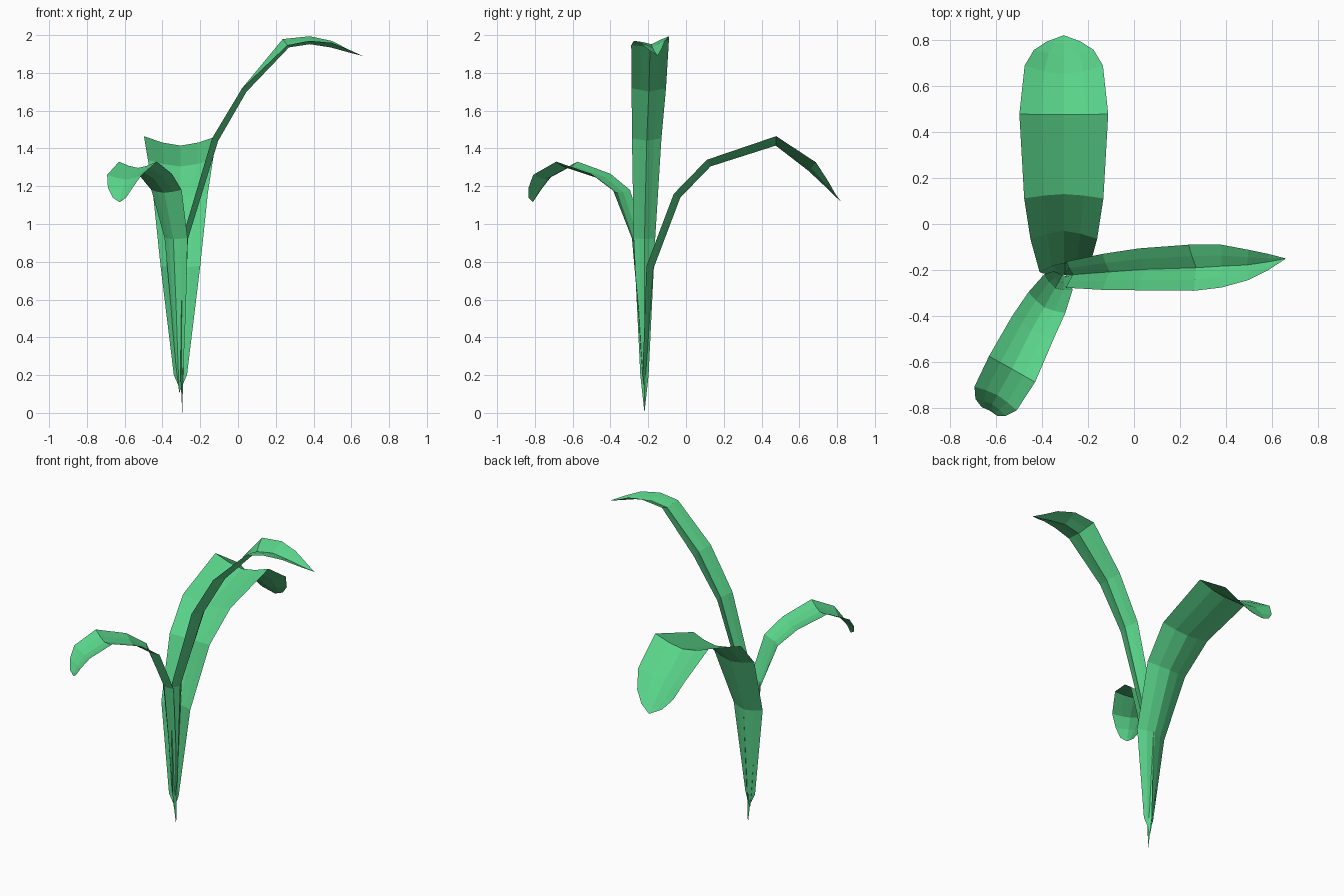
import bpy
from mathutils import Vector

green = bpy.data.materials.new("leaf_green")
green.diffuse_color = (0.10, 0.65, 0.25, 1)


def leaf(name, base, heading, rows, power):
    """Cupped blade; rows = (reach, height, half width, cup depth, side shift, edge tilt)."""
    h = Vector((heading[0], heading[1], 0)).normalized()
    side = Vector((-h.y, h.x, 0))
    up = Vector((0, 0, 1))
    origin = Vector((base[0], base[1], 0))
    verts, rings = [], []
    for i, (d, z, w, cup, shift, tilt) in enumerate(rows):
        a, b = rows[max(i - 1, 0)], rows[min(i + 1, len(rows) - 1)]
        t = Vector((b[0] - a[0], b[1] - a[1])).normalized()
        normal = h * -t.y + up * t.x
        ring = []
        for u in ((-1, -0.5, 0, 0.5, 1) if w else (0,)):
            ring.append(len(verts))
            verts.append(origin + h * d + up * z + side * (shift + u * w)
                         + normal * (cup * abs(u) ** power + tilt * u))
        rings.append(ring if w else ring * 5)
    faces = []
    for r, s in zip(rings, rings[1:]):
        for k in range(4):
            faces.append(tuple(dict.fromkeys((r[k], s[k], s[k + 1], r[k + 1]))))
    mesh = bpy.data.meshes.new(name)
    mesh.from_pydata([v[:] for v in verts], [], faces)
    mesh.materials.append(green)
    obj = bpy.data.objects.new(name, mesh)
    bpy.context.collection.objects.link(obj)


# Broad leaf arching to the back
leaf("back_leaf", (-0.305, -0.22), (0, 1), [
    (0.00, 0.12, 0, 0, 0, 0),
    (0.01, 0.20, 0.035, 0.02, 0, 0),
    (0.05, 0.77, 0.105, 0.04, 0, 0),
    (0.19, 1.14, 0.145, 0.04, 0, 0),
    (0.35, 1.305, 0.172, 0.04, 0, 0),
    (0.695, 1.415, 0.193, 0.05, 0, 0),
    (0.87, 1.28, 0.17, 0.06, 0, 0),
    (0.955, 1.20, 0.13, 0.03, 0, 0),
    (1.005, 1.15, 0.075, 0.01, 0, 0),
    (1.04, 1.12, 0, 0, 0, 0)], 1.6)

# Tall narrow leaf arching to the right
leaf("tall_right_leaf", (-0.295, -0.22), (1, 0), [
    (0.00, 0.00, 0, 0, 0, 0),
    (0.005, 0.20, 0.022, 0.015, 0, 0),
    (0.03, 0.92, 0.057, 0.03, 0, 0),
    (0.19, 1.44, 0.078, 0.035, 0.012, 0),
    (0.34, 1.70, 0.091, 0.03, 0.023, 0),
    (0.565, 1.935, 0.10, 0.035, 0.03, 0.02),
    (0.675, 1.952, 0.093, 0.03, 0.037, 0.012),
    (0.785, 1.935, 0.066, 0.03, 0.042, 0.005),
    (0.875, 1.91, 0.035, 0.015, 0.055, 0),
    (0.955, 1.89, 0, 0, 0.07, 0)], 0.8)

# Short leaf arching to the front left
leaf("front_left_leaf", (-0.31, -0.22), (-0.49, -0.87), [
    (0.00, 0.10, 0, 0, 0, 0),
    (0.015, 0.25, 0.025, 0.015, 0, 0),
    (0.035, 0.55, 0.045, 0.025, 0, 0),
    (0.066, 0.92, 0.07, 0.03, 0, 0),
    (0.163, 1.165, 0.092, 0.028, 0, 0),
    (0.275, 1.24, 0.103, 0.028, 0, 0),
    (0.465, 1.297, 0.115, 0.033, 0.01, 0),
    (0.595, 1.235, 0.105, 0.03, 0.01, 0),
    (0.64, 1.18, 0.075, 0.02, 0.01, 0),
    (0.665, 1.135, 0.04, 0.01, 0.015, 0),
    (0.67, 1.115, 0, 0, 0.015, 0)], 1.5)
